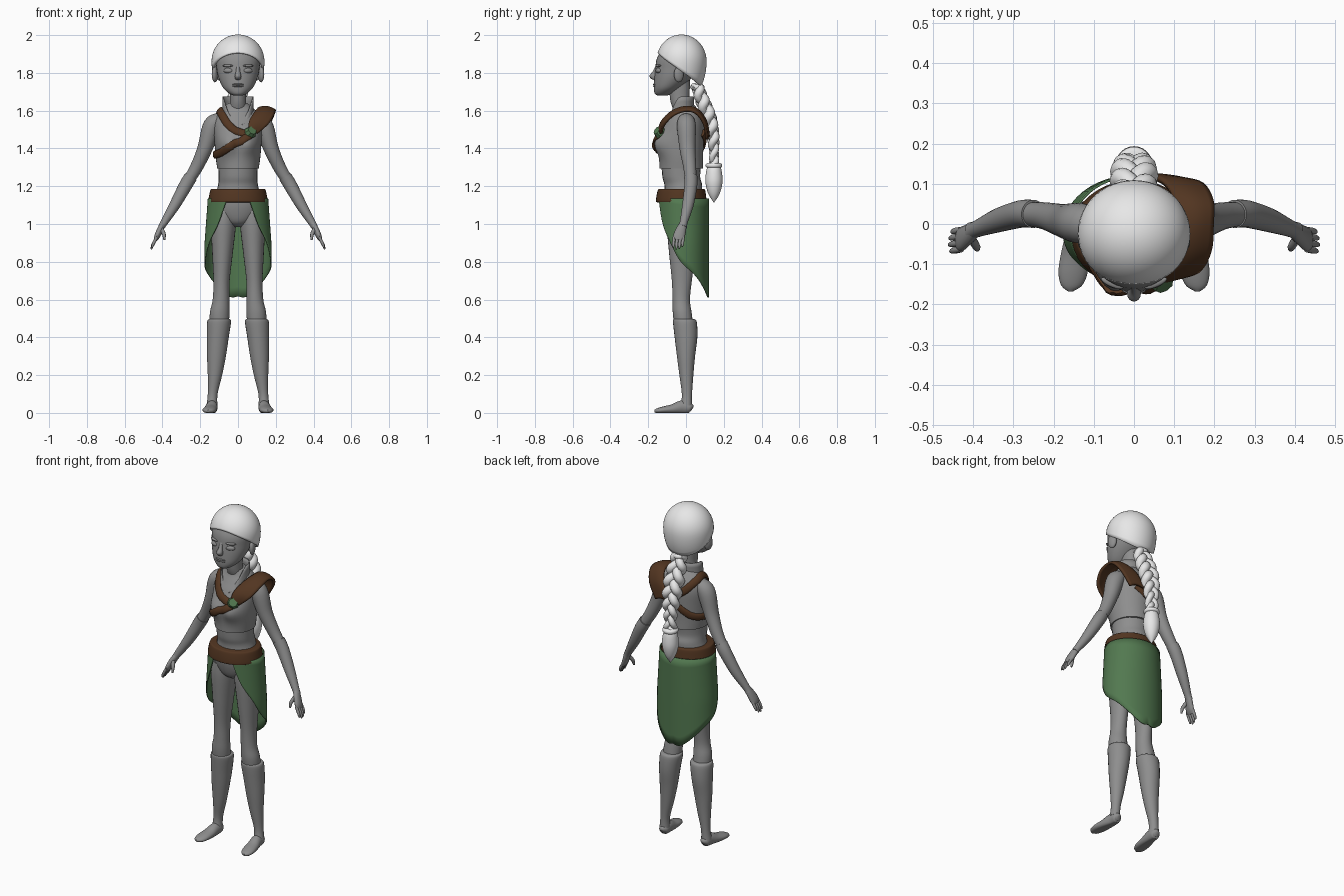
import bpy, bmesh, math
from mathutils import Vector, Matrix
from mathutils.bvhtree import BVHTree

if "Cube" in bpy.data.objects:
    bpy.data.objects.remove(bpy.data.objects["Cube"])


def material(name, colour):
    m = bpy.data.materials.new(name)
    m.use_nodes = True
    m.diffuse_color = (*colour, 1)
    m.node_tree.nodes["Principled BSDF"].inputs["Base Color"].default_value = (*colour, 1)
    return m


GREY = material("body grey", (.27, .27, .27))
HAIR = material("pale hair", (.8, .8, .8))
BROWN = material("brown leather", (.085, .036, .015))
GREEN = material("green cloth", (.085, .19, .08))


def spline(rows, steps):
    """Smooth interpolation through rows of numbers."""
    out = []
    for i in range(len(rows) - 1):
        a, b, c, d = (rows[min(max(j, 0), len(rows) - 1)] for j in range(i - 1, i + 3))
        for k in range(steps):
            t = k / steps
            out.append(tuple(
                q + .5 * t * (r - p + t * (2 * p - 5 * q + 4 * r - s + t * (3 * (q - r) + s - p)))
                for p, q, r, s in zip(a, b, c, d)))
    return out + [tuple(rows[-1])]


def finish(name, bm, mat, mirror=False, thickness=0, angle=45):
    bmesh.ops.recalc_face_normals(bm, faces=bm.faces)
    mesh = bpy.data.meshes.new(name)
    bm.to_mesh(mesh)
    bm.free()
    ob = bpy.data.objects.new(name, mesh)
    bpy.context.collection.objects.link(ob)
    mesh.materials.append(mat)
    bpy.ops.object.select_all(action="DESELECT")
    ob.select_set(True)
    bpy.context.view_layer.objects.active = ob
    bpy.ops.object.shade_smooth_by_angle(angle=math.radians(angle))
    if thickness:
        mod = ob.modifiers.new("thickness", "SOLIDIFY")
        mod.thickness, mod.offset = thickness, 0
    if mirror:
        ob.modifiers.new("mirror", "MIRROR")
    return ob


def loft(name, rows, mat, mirror=False, level=False, sides=24, steps=5, shape=None, wrap=None):
    """Oval rings (x, y, z, radius a, radius b) joined into a closed tube."""
    rows = spline(rows, steps)
    points = [Vector(r[:3]) for r in rows]
    refs = [Vector((1, 0, 0))] * len(rows)
    if wrap:
        hits = [wrap.find_nearest(p) for p in points]
        points = [h[0] + h[1] * .004 for h in hits]
        refs = [h[1] for h in hits]
    bm = bmesh.new()
    rings = []
    for i, (p, row) in enumerate(zip(points, rows)):
        t = points[min(i + 1, len(points) - 1)] - points[max(i - 1, 0)]
        t = Vector((0, 0, 1)) if level else t.normalized()
        a = (refs[i] - t * refs[i].dot(t)).normalized()
        b = t.cross(a)
        ring = []
        for k in range(sides):
            w = math.tau * k / sides
            co = p + a * row[3] * math.cos(w) + b * row[4] * math.sin(w)
            ring.append(bm.verts.new(shape(co) if shape else co))
        rings.append(ring)
    for lo, hi in zip(rings, rings[1:]):
        for k in range(sides):
            n = (k + 1) % sides
            bm.faces.new((lo[k], lo[n], hi[n], hi[k]))
    bm.faces.new(rings[0])
    bm.faces.new(rings[-1])
    return finish(name, bm, mat, mirror)


def sheet(name, f, nu, nv, mat, thickness, closed=False):
    """Grid surface f(u, v) given a thickness."""
    bm = bmesh.new()
    grid = [[bm.verts.new(f(i / nu, j / nv)) for j in range(nv + 1)]
            for i in range(nu if closed else nu + 1)]
    for i in range(nu):
        a, b = grid[i], grid[(i + 1) % len(grid)]
        for j in range(nv):
            bm.faces.new((a[j], b[j], b[j + 1], a[j + 1]))
    bmesh.ops.remove_doubles(bm, verts=bm.verts, dist=.0002)
    return finish(name, bm, mat, thickness=thickness)


def ellipsoid(name, centre, radii, mat, mirror=False, tilt=0):
    bm = bmesh.new()
    place = Matrix.Translation(centre) @ Matrix.Rotation(tilt, 4, "Z") @ Matrix.Diagonal((*radii, 1))
    bmesh.ops.create_uvsphere(bm, u_segments=20, v_segments=12, radius=1, matrix=place)
    return finish(name, bm, mat, mirror)


# Torso: hips and midriff, then a bodice with a step at its hem
loft("midriff", [(0, -.02, .985, .03, .04), (0, -.02, 1.01, .08, .075), (0, -.02, 1.06, .125, .095),
                 (0, -.02, 1.12, .135, .105), (0, -.015, 1.17, .115, .1), (0, -.015, 1.21, .105, .1),
                 (0, -.025, 1.25, .103, .1), (0, -.025, 1.31, .105, .105)], GREY, level=True)


def bust(co):
    if co.y < -.02:
        d = (abs(co.x) - .058) ** 2 + (co.z - 1.425) ** 2
        co.y -= .04 * math.exp(-d / .0035) * min(1, (-.02 - co.y) / .06)
    return co


bodice = loft("bodice", [(0, -.025, 1.295, .11, .115), (0, -.025, 1.36, .119, .115),
                         (0, -.02, 1.44, .125, .115), (0, -.01, 1.52, .13, .107),
                         (0, -.003, 1.57, .118, .088), (0, -.005, 1.61, .085, .065),
                         (0, -.015, 1.64, .05, .05)], GREY, level=True, sides=40, shape=bust)
skin = BVHTree.FromPolygons([v.co for v in bodice.data.vertices],
                            [p.vertices for p in bodice.data.polygons])
loft("neck", [(0, 0, 1.57, .055, .05), (0, -.03, 1.64, .043, .05), (0, -.035, 1.72, .045, .055),
              (0, -.04, 1.77, .05, .06)], GREY, level=True)


def collar(u, v):
    a = math.radians(15 + 330 * u)
    w = max(0, math.cos(a)) ** 2
    z = (1 - v) * (1.57 - .05 * w) + v * (1.675 - .14 * w)
    return (.08 * math.sin(a), -.025 - .065 * math.cos(a) - .03 * w * (1 - v), z)


sheet("collar", collar, 36, 4, GREY, .006)

# Head and face
loft("head", [(0, -.125, 1.68, .022, .025), (0, -.12, 1.69, .045, .045), (0, -.1, 1.72, .078, .07),
              (0, -.07, 1.77, .102, .098), (0, -.05, 1.82, .113, .113), (0, -.04, 1.88, .117, .113),
              (0, -.03, 1.94, .09, .085), (0, -.03, 1.97, .04, .04)], GREY, level=True, sides=32)
loft("nose", [(0, -.148, 1.845, .01, .01), (0, -.162, 1.81, .011, .013), (0, -.173, 1.785, .017, .02),
              (0, -.168, 1.768, .015, .015), (0, -.16, 1.762, .005, .006)], GREY, level=True, sides=16)
ellipsoid("eyelid", (.052, -.146, 1.812), (.026, .013, .014), GREY, True, .35)
ellipsoid("brow", (.054, -.147, 1.838), (.03, .01, .007), GREY, True, .4)
for lip, z in (("upper_lip", 1.739), ("lower_lip", 1.73)):
    ellipsoid(lip, (0, -.16, z), (.032, .016, .006), GREY)
ellipsoid("ear", (.122, -.038, 1.792), (.016, .027, .042), GREY, True, .3)


# Swept-back hair with a raised hairline
def hair(u, v):
    a = math.tau * u
    edge = 1.735 + .172 * ((1 + math.cos(a)) / 2) ** 1.15
    z = edge + (2 - edge) * math.sin(v * math.pi / 2)
    h = (z - 1.865) / (.135 if z > 1.865 else .21)
    s = math.sqrt(max(0, 1 - h * h))
    return (.134 * s * math.sin(a), -.024 - .127 * s * math.cos(a), z - .003)


sheet("hair", hair, 48, 16, HAIR, .012, closed=True)

# Braid: three woven strands, two ties and a tail
spine = spline([(.058, 1.735), (.085, 1.66), (.12, 1.57), (.14, 1.48), (.148, 1.39), (.148, 1.31)], 12)
for s in range(3):
    strand = []
    for i, (y, z) in enumerate(spine):
        w = i / (len(spine) - 1)
        phase = math.tau * (2.3 * w + s / 3)
        size = .65 + .35 * math.sin(math.pi * min(1, w * 1.15 + .08))
        strand.append((.035 * size * math.sin(phase), y + .016 * size * math.sin(2 * phase), z,
                       .026 * size, .026 * size))
    loft(f"braid_strand_{s + 1}", strand, HAIR, sides=12, steps=1)
for tie, y, z, r in (("upper_tie", .06, 1.725, .038), ("lower_tie", .148, 1.31, .044)):
    loft(tie, [(0, y, z + dz, r * k, r * k)
               for dz, k in ((.013, .75), (.008, .95), (0, 1), (-.008, .95), (-.013, .75))],
         HAIR, level=True, steps=2)
loft("braid_tail", [(0, .148, 1.315, .03, .03), (0, .148, 1.28, .041, .041), (0, .148, 1.22, .045, .045),
                    (0, .148, 1.16, .03, .03), (0, .148, 1.115, .002, .002)], HAIR, level=True)

# Arms, gloves and hands
loft("upper_arm", [(.09, 0, 1.555, .035, .04), (.135, .002, 1.52, .05, .05), (.175, .008, 1.4, .04, .042),
                   (.22, .02, 1.3, .034, .034), (.265, .025, 1.225, .03, .03)], GREY, True)
loft("glove", [(.25, .025, 1.25, .035, .035), (.28, .025, 1.2, .035, .034), (.335, .01, 1.1, .029, .03),
               (.39, -.012, 1.01, .02, .021), (.405, -.018, .985, .018, .023)], GREY, True)
loft("palm", [(.397, -.015, 1, .017, .02), (.412, -.026, .97, .017, .027), (.428, -.037, .935, .015, .031),
              (.437, -.04, .915, .009, .027)], GREY, True, sides=16)
for i, reach in enumerate((.9, 1.05, 1, .8)):
    y = -.063 + .016 * i
    loft(f"finger_{i + 1}", [(.43, y, .93, .008, .008), (.432 + .018 * reach, y - .003, .925 - .033 * reach, .008, .008),
                             (.434 + .024 * reach, y - .005, .925 - .056 * reach, .004, .004)],
         GREY, True, sides=10)
loft("thumb", [(.405, -.035, .975, .011, .011), (.392, -.056, .945, .01, .01),
               (.39, -.064, .915, .005, .005)], GREY, True, sides=10)

# Legs, boots and feet
loft("leg", [(.07, -.02, 1.07, .06, .08), (.077, -.02, .99, .066, .082), (.082, -.02, .85, .055, .07),
             (.087, -.022, .7, .043, .053), (.09, -.025, .6, .044, .046), (.097, -.02, .53, .052, .05),
             (.1, -.01, .45, .05, .05)], GREY, True, level=True)
loft("boot", [(.098, -.012, .497, .054, .054), (.1, -.006, .482, .063, .063), (.107, 0, .4, .058, .06),
              (.114, 0, .3, .05, .048), (.122, .002, .2, .038, .037), (.134, .005, .1, .026, .027),
              (.138, .002, .04, .029, .03)], GREY, True, level=True)


def ground(co):
    co.z = max(co.z, 0)
    return co


loft("foot", [(.135, .032, .02, .01, .014), (.136, .02, .026, .026, .028), (.138, -.02, .03, .03, .036),
              (.145, -.07, .02, .035, .026), (.152, -.12, .015, .036, .019), (.157, -.152, .011, .026, .013),
              (.158, -.167, .009, .007, .006)], GREY, True, shape=ground)

# Belt and open-fronted skirt
loft("belt", [(0, -.025, 1.115, .15, .128), (0, -.025, 1.12, .157, .134), (0, -.025, 1.15, .153, .131),
              (0, -.024, 1.18, .146, .125), (0, -.024, 1.186, .138, .118)], BROWN, level=True, sides=40)
hem = spline([(0, .617), (18, .62), (60, .725), (95, .8), (119, .9), (141, 1), (157, 1.12)], 6)


def skirt(u, v):
    angle, low = hem[abs(round(u * 72) - 36)]
    a = math.radians(angle) * (1 if u > .5 else -1)
    z = low + (1.135 - low) * v
    flare = .157 + .018 * min(1, (1.135 - z) / .25)
    return (flare * math.sin(a), -.016 + .135 * math.cos(a), z)


sheet("skirt", skirt, 72, 10, GREEN, .006)

# Shoulder guard, chest straps and brooch
guard = spline([(-.143, 1.49, .055, .1), (-.125, 1.54, .06, .16), (-.07, 1.59, .09, .19),
                (0, 1.612, .11, .195), (.06, 1.598, .1, .195), (.105, 1.54, .07, .17),
                (.12, 1.46, .03, .12)], 5)


def shoulder(u, v):
    y, z, inner, outer = guard[round(u * 30)]
    return (inner + (outer - inner) * v, y * (1 - .08 * v * v), z + .012 * math.sin(math.pi * v) - .012 * v)


sheet("shoulder_guard", shoulder, 30, 8, BROWN, .014)
paths = {
    "shoulder_strap": [(.08, -.16, 1.49), (.02, -.16, 1.495), (-.04, -.14, 1.52), (-.085, -.1, 1.57),
                       (-.105, -.02, 1.61), (-.1, .05, 1.59), (-.05, .11, 1.53), (.05, .12, 1.47)],
    "chest_strap": [(.08, -.16, 1.49), (.03, -.17, 1.455), (-.04, -.18, 1.41), (-.1, -.13, 1.375),
                    (-.14, -.02, 1.365), (-.1, .08, 1.38), (-.02, .12, 1.43), (.07, .12, 1.48)],
}
for name, path in paths.items():
    loft(name, [(*p, .01, .021) for p in path], BROWN, sides=12, steps=6, wrap=skin)
spot, normal, *_ = skin.find_nearest(Vector((.08, -.16, 1.5)))
bm = bmesh.new()
bmesh.ops.create_cone(bm, cap_ends=True, segments=8, radius1=.034, radius2=.024, depth=.026,
                      matrix=Matrix.Translation(spot + normal * .02) @ normal.to_track_quat("Z", "Y").to_matrix().to_4x4())
finish("brooch", bm, GREEN, angle=20)
